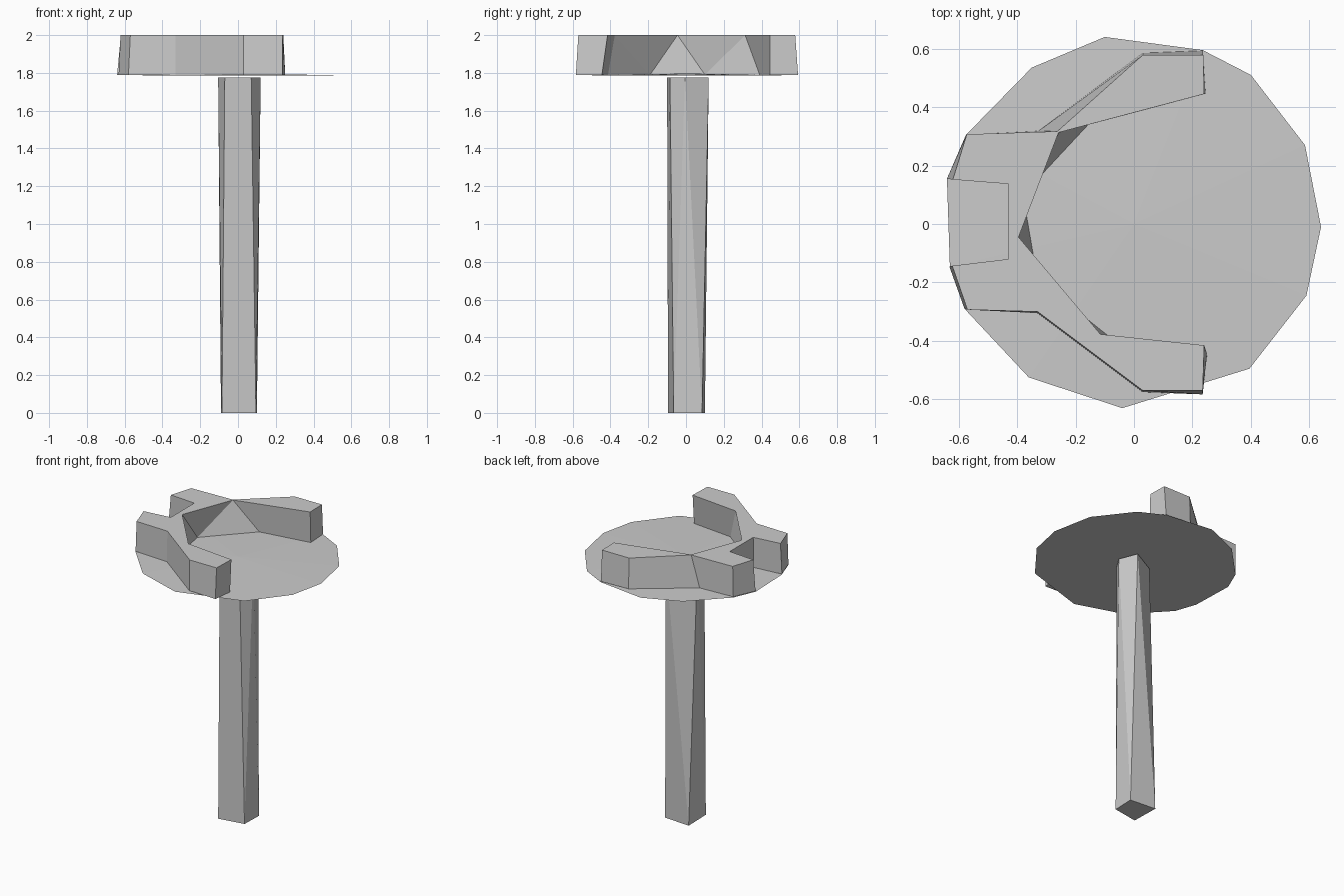
import bpy
import bmesh

default_cube = bpy.data.objects.get("Cube")
if default_cube:
    bpy.data.objects.remove(default_cube, do_unlink=True)

# Single plain grey for every part
grey = bpy.data.materials.new("plain_grey")
grey.use_nodes = True
grey_value = (0.6, 0.6, 0.6, 1)
grey.diffuse_color = grey_value
grey.node_tree.nodes["Principled BSDF"].inputs["Base Color"].default_value = grey_value


def finish(bm, name):
    """Turn a bmesh into a flat-shaded grey object."""
    bmesh.ops.recalc_face_normals(bm, faces=bm.faces)
    mesh = bpy.data.meshes.new(name)
    bm.to_mesh(mesh)
    bm.free()
    mesh.materials.append(grey)
    part = bpy.data.objects.new(name, mesh)
    bpy.context.collection.objects.link(part)
    return part


def unique(items):
    return list(dict.fromkeys(items))


def faceted_prism(name, pairs, low, high):
    """Close a wall between (top, bottom) outline points.
    A point repeated in neighbouring pairs makes a triangular facet."""
    bm = bmesh.new()
    top = {t: bm.verts.new((*t, high)) for t, b in pairs}
    bottom = {b: bm.verts.new((*b, low)) for t, b in pairs}
    for (t1, b1), (t2, b2) in zip(pairs, pairs[1:] + pairs[:1]):
        bm.faces.new(unique([bottom[b1], bottom[b2], top[t2], top[t1]]))
    bm.faces.new(list(top.values()))
    bm.faces.new(list(reversed(bottom.values())))
    return finish(bm, name)


# Post: four corners at the foot, five at the head
foot_a, foot_b, foot_c, foot_d = (-.085, -.095), (.095, -.065), (.1, .085), (-.09, .1)
head_a, head_b, head_c = (-.07, -.1), (.07, -.085), (.12, -.005)
head_d, head_e = (.07, .12), (-.105, .025)
faceted_prism("post", [
    (head_a, foot_a), (head_b, foot_b), (head_c, foot_b), (head_c, foot_c),
    (head_d, foot_c), (head_d, foot_d), (head_e, foot_d), (head_e, foot_a),
], 0, 1.775)

# Plate: a thin, very shallow dome with an uneven rim
rim_points = [
    (-.1, .64), (-.35, .535), (-.575, .305), (-.64, .155), (-.63, -.145),
    (-.58, -.29), (-.36, -.525), (-.04, -.63), (.395, -.495), (.59, -.245),
    (.64, -.01), (.585, .27), (.4, .51), (.235, .595),
]
bm = bmesh.new()
rim = [bm.verts.new((x, y, 1.785)) for x, y in rim_points]
crown = bm.verts.new((0, 0, 1.797))
for v1, v2 in zip(rim, rim[1:] + rim[:1]):
    bm.faces.new((v1, v2, crown))
bm.faces.new(list(reversed(rim)))
finish(bm, "round_plate")

# Open ring: inner wall is facets between staggered top and bottom corners
inner_low, inner_mid, inner_high = (-.115, -.377), (-.395, -.045), (-.258, .313)
base_1, base_2, base_3, base_4 = (-.05, -.413), (-.33, -.19), (-.38, .1), (-.11, .39)
inner_wall = [
    (inner_high, base_4), (inner_high, base_3), (inner_mid, base_3),
    (inner_mid, base_2), (inner_low, base_2), (inner_low, base_1),
]
front_arm = [
    ((.24, -.415), (.25, -.445)),
    ((.235, -.57), (.235, -.583)),
    ((.03, -.57), (.03, -.575)),
    ((-.33, -.3), (-.33, -.305)),
    ((-.57, -.293), (-.58, -.29)),
]
end_notch = [
    ((-.622, -.143), (-.632, -.145)),
    ((-.43, -.12), (-.43, -.125)),
    ((-.43, .137), (-.43, .137)),
    ((-.62, .152), (-.64, .155)),
]
back_arm = [
    ((-.572, .307), (-.575, .305)),
    ((-.262, .317), (-.327, .318)),
    ((.03, .578), (.03, .585)),
    ((.237, .578), (.235, .593)),
    ((.24, .445), (.245, .445)),
]
faceted_prism("open_ring", inner_wall + front_arm + end_notch + back_arm, 1.79, 2)
